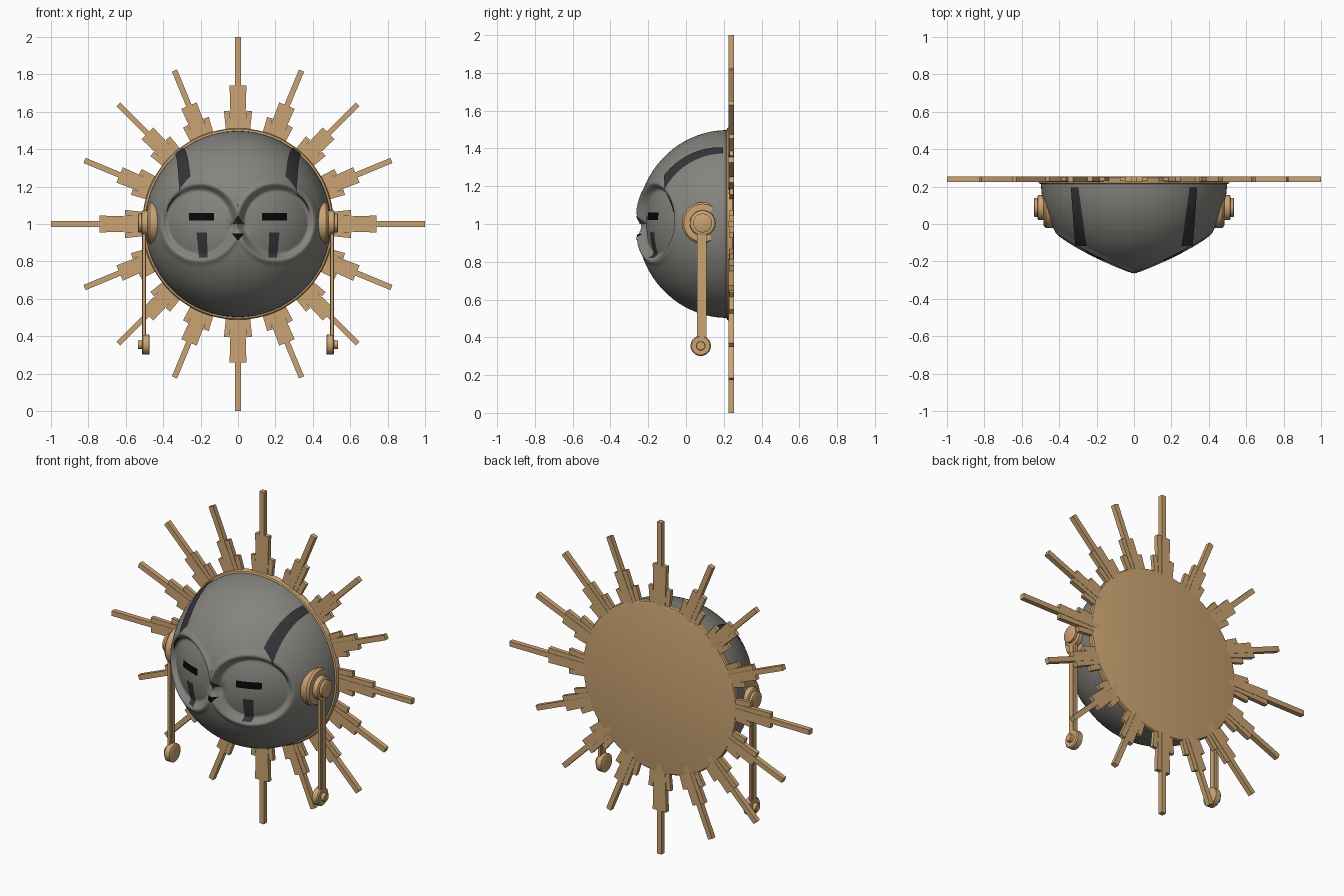
import bpy, bmesh, math
from mathutils import Matrix, Vector

if "Cube" in bpy.data.objects:
    bpy.data.objects.remove(bpy.data.objects["Cube"])

CENTRE = Vector((0, 0.22, 1.0))


def material(name, rgb):
    m = bpy.data.materials.new(name)
    m.diffuse_color = (*rgb, 1)
    m.use_nodes = True
    m.node_tree.nodes["Principled BSDF"].inputs["Base Color"].default_value = m.diffuse_color
    return m


GOLD = material("warm gold", (0.60, 0.37, 0.17))
GREY = material("stone grey", (0.235, 0.23, 0.21))
CHARCOAL = material("charcoal", (0.036, 0.034, 0.04))
BLACK = material("black", (0.002, 0.002, 0.002))


def finish(bm, name, mat, smooth=True):
    me = bpy.data.meshes.new(name)
    bm.to_mesh(me)
    bm.free()
    me.materials.append(mat)
    ob = bpy.data.objects.new(name, me)
    bpy.context.collection.objects.link(ob)
    if smooth:
        bpy.ops.object.select_all(action='DESELECT')
        ob.select_set(True)
        bpy.context.view_layer.objects.active = ob
        bpy.ops.object.shade_smooth_by_angle(angle=math.radians(35))
    return ob


def sheet(name, mat, fn, nu, nv):
    """Surface from fn(u, v) with u, v in 0..1, facing away from the head centre."""
    bm = bmesh.new()
    g = [[bm.verts.new(fn(i / nu, j / nv)) for j in range(nv + 1)] for i in range(nu + 1)]
    for i in range(nu):
        for j in range(nv):
            bm.faces.new((g[i][j], g[i + 1][j], g[i + 1][j + 1], g[i][j + 1]))
    bmesh.ops.remove_doubles(bm, verts=bm.verts, dist=1e-5)
    bm.normal_update()
    for f in bm.faces:
        if f.normal.dot(f.calc_center_median() - CENTRE) < 0:
            f.normal_flip()
    return finish(bm, name, mat)


def lathe(name, mat, profile, matrix, n=48):
    """Closed turned solid, profile = (along axis, radius), axis along local z."""
    bm = bmesh.new()
    rings = []
    for h, r in profile:
        rings.append([bm.verts.new((r * math.cos(2 * math.pi * k / n),
                                    r * math.sin(2 * math.pi * k / n), h)) for k in range(n)])
    for a, b in zip(rings, rings[1:]):
        for k in range(n):
            bm.faces.new((a[k], a[(k + 1) % n], b[(k + 1) % n], b[k]))
    bm.faces.new(rings[0])
    bm.faces.new(rings[-1])
    bmesh.ops.transform(bm, matrix=matrix, verts=bm.verts)
    bmesh.ops.recalc_face_normals(bm, faces=bm.faces)
    return finish(bm, name, mat)


# Head relief: round sunken eye discs with a soft lip, and a notch at the beak
def relief(x, z):
    d = math.hypot(abs(x) - 0.205, z - 1.01)
    t = min(1, max(0, (0.205 - d) / 0.04))
    sink = 0.045 * t * t * (3 - 2 * t)
    lip = 0.008 * math.exp(-((d - 0.212) / 0.014) ** 2)
    notch = 0.03 * math.exp(-(x / 0.04) ** 2 - ((z - 0.985) / 0.045) ** 2)
    return sink - lip + notch


def front(x, z, lift=0.0):
    q = max(0, 1 - (x * x + (z - 1) ** 2) / 0.25)
    return Vector((x, 0.22 - 0.48 * math.sqrt(q) + relief(x, z) - lift, z))


def head_point(u, v):
    a, p = u * 2 * math.pi, v * math.pi / 2
    r = 0.497 * math.sin(p)
    x, z = r * math.cos(a), 1 + r * math.sin(a)
    return Vector((x, 0.22 - 0.48 * math.cos(p) + relief(x, z), z))


sheet("head", GREY, head_point, 192, 110)


# Painted marks laid closely over the head
def quad_mark(name, mat, bottom, top, z0, z1, s=1, nu=16, nv=16):
    def fn(u, v):
        l = bottom[0] + (top[0] - bottom[0]) * v
        r = bottom[1] + (top[1] - bottom[1]) * v
        return front(s * (l + (r - l) * u), z0 + (z1 - z0) * v, 0.005)
    sheet(name, mat, fn, nu, nv)


quad_mark("beak_top", CHARCOAL, (-0.033, 0.033), (-0.004, 0.004), 1.0, 1.042)
quad_mark("beak_bottom", BLACK, (-0.004, 0.004), (-0.032, 0.032), 0.915, 0.948)

for s, side in ((1, "right"), (-1, "left")):
    quad_mark(side + "_eye", BLACK, (0.128, 0.262), (0.128, 0.262), 1.02, 1.06, s)
    quad_mark(side + "_cheek_stripe", CHARCOAL, (0.162, 0.208), (0.167, 0.222), 0.82, 0.955, s)

    def brow(u, v, s=s):
        y = -0.115 + 0.31 * v
        x = 0.282 + 0.033 * v + (u - 0.5) * (0.06 - 0.02 * v)
        z = 0.5 * math.sqrt(1 - (x / 0.5) ** 2 - ((0.22 - y) / 0.48) ** 2)
        p = Vector((s * x, y, 1 + z))
        return CENTRE + (p - CENTRE) * 1.008
    sheet(side + "_brow_stripe", CHARCOAL, brow, 8, 32)

    def crescent(u, v, s=s):
        a = math.radians(17 + 40 * u)
        r = 0.181 + 0.011 * v * math.sin(math.pi * (0.1 + 0.8 * u))
        return front(s * (0.205 + r * math.cos(a)), 1.01 + r * math.sin(a), 0.005)
    sheet(side + "_eye_crescent", CHARCOAL, crescent, 24, 3)

    # Ear discs with hanging rods and pendants
    turn = Matrix.Rotation(s * math.pi / 2, 4, 'Y')
    lathe(side + "_ear_disc", GOLD,
          [(0.40, 0.09), (0.415, 0.103), (0.425, 0.11), (0.47, 0.11), (0.482, 0.10),
           (0.484, 0.08), (0.484, 0.068), (0.512, 0.066), (0.517, 0.058),
           (0.517, 0.05), (0.532, 0.05), (0.535, 0.045)],
          Matrix.Translation((0, 0.088, 1.005)) @ turn)
    lathe(side + "_pendant", GOLD,
          [(0.472, 0.048), (0.476, 0.054), (0.508, 0.054), (0.514, 0.048),
           (0.514, 0.024), (0.534, 0.022)],
          Matrix.Translation((0, 0.078, 0.355)) @ turn, 32)
    bm = bmesh.new()
    for dy, w, t in ((-0.018, 0.016, 0.016), (0, 0.022, 0.022), (0.018, 0.016, 0.016)):
        bmesh.ops.create_cube(bm, size=1, matrix=Matrix.Translation((s * 0.503, 0.083 + dy, 0.68))
                              @ Matrix.Diagonal((t, w, 0.60, 1)))
    finish(bm, side + "_hanging_rod", GOLD, False)

# Back disc
lathe("back_disc", GOLD,
      [(0.212, 0.495), (0.217, 0.507), (0.225, 0.512), (0.245, 0.512), (0.252, 0.507), (0.255, 0.495)],
      Matrix.Translation((0, 0, 1)) @ Matrix.Rotation(-math.pi / 2, 4, 'X'), 96)

# Stepped sun rays, each a long bar flanked by shorter, slightly fanned bars
bm = bmesh.new()
for k in range(16):
    if k % 4 == 0:
        tip, mid, low = 1.0, 0.74, 0.605
    else:
        tip, mid, low = (0.905 if k % 4 == 2 else 0.888), 0.685, 0.59
    bars = [(0, 0, tip, 0.030, 0.030)]
    for s in (-1, 1):
        bars += [(s * 0.026, s * 0.03, mid, 0.030, 0.026), (s * 0.053, s * 0.10, low, 0.030, 0.022)]
    for off, tilt, r1, w, t in bars:
        length = r1 - 0.46
        m = (Matrix.Translation((0, 0.24, 1)) @ Matrix.Rotation(k * math.pi / 8, 4, 'Y')
             @ Matrix.Translation((off, 0, 0.46 + length / 2)) @ Matrix.Rotation(tilt, 4, 'Y')
             @ Matrix.Diagonal((w, t, length, 1)))
        bmesh.ops.create_cube(bm, size=1, matrix=m)
finish(bm, "sun_rays", GOLD, False)
